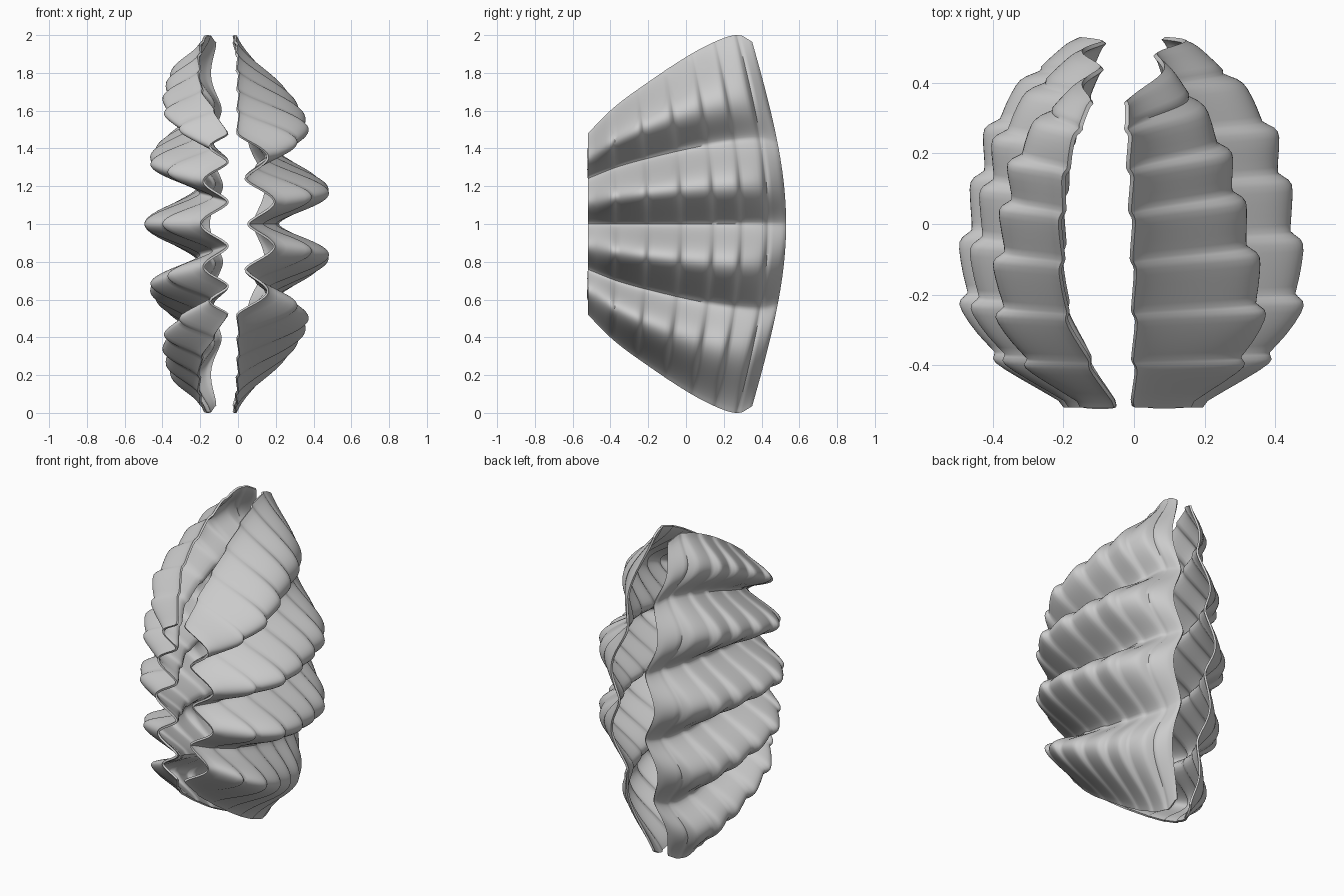
import bpy
from math import cos, pi

if "Cube" in bpy.data.objects:
    bpy.data.objects.remove(bpy.data.objects["Cube"])


def curve(keys, t):
    """Smooth (Catmull-Rom) interpolation through (t, value) keys."""
    n = len(keys)
    i = max(0, min(n - 2, sum(1 for k in keys if k[0] <= t) - 1))

    def slope(j):
        a, b = keys[max(j - 1, 0)], keys[min(j + 1, n - 1)]
        return (b[1] - a[1]) / (b[0] - a[0])
    (t0, p0), (t1, p1) = keys[i], keys[i + 1]
    h = t1 - t0
    s = (t - t0) / h
    return ((2*s**3 - 3*s**2 + 1) * p0 + (s**3 - 2*s**2 + s) * h * slope(i)
            + (3*s**2 - 2*s**3) * p1 + (s**3 - s**2) * h * slope(i + 1))


# profiles from the hinge (0) to the open margin (1)
HALF_WIDTH = [(0, .48), (.15, .61), (.3, .71), (.6, .885), (.8, .975), (.92, 1.0), (1, .965)]
RIDGE = [(0, .20), (.15, .41), (.3, .485), (.48, .475), (.64, .44), (.78, .395), (.91, .28), (1, .16)]
GROOVE = [(0, .06), (.15, .14), (.3, .20), (.5, .21), (.65, .20), (.8, .175), (.92, .13), (1, .09)]
BANDS = [0, .15, .31, .48, .64, .78, .91, 1]      # growth steps

# rows along the shell: (position, step height); each band stays proud, then rounds down
STEP = [(.12, -.4), (.3, -.15), (.5, .15), (.68, .42), (.8, .5), (.88, .3), (.95, -.2), (1, -.5)]
rows = [(0, 0)]
for a, b in zip(BANDS, BANDS[1:]):
    for f, s in STEP:
        rows.append((a + (b - a) * f, s if b < 1 else s * .4))


def ribs_right(u):
    return (1 - cos(4 * pi * u)) / 2


def ribs_left(u):
    u = abs(u)
    return (1 + cos(pi * (4.1 * u + .9 * u ** 4))) / 2


def valve(name, side, ribs, ridge_fade, groove_fade, edge_shift):
    cols = 144
    verts, faces = [], []
    for v, step in rows:
        fade = ridge_fade[0] + ridge_fade[1] * v
        for c in range(cols + 1):
            u = 2 * c / cols - 1
            w = max(0, ribs(u)) ** .72            # rounded ribs, tighter grooves
            low = curve(GROOVE, v) * (1 - groove_fade * u * u)
            high = curve(RIDGE, v) * (1 - fade * u * u)
            x = low + (high - low) * w + edge_shift * v ** 2 * u ** 4
            x += .030 * step * (.35 + .65 * w)
            y = -.52 + v * (1.05 - .18 * u * u)
            z = 1 + u * curve(HALF_WIDTH, v) * (1 - .15 * v * (1 - u * u))
            verts.append((side * x, y, z))
    n = cols + 1
    for r in range(len(rows) - 1):
        for c in range(cols):
            faces.append((r*n + c, r*n + c + 1, (r+1)*n + c + 1, (r+1)*n + c))
    mesh = bpy.data.meshes.new(name)
    mesh.from_pydata(verts, [], faces)
    ob = bpy.data.objects.new(name, mesh)
    bpy.context.collection.objects.link(ob)
    # outward normals, then a thin wall grown inwards
    if sum(p.normal.x for p in mesh.polygons) * side < 0:
        mesh.flip_normals()
    mod = ob.modifiers.new("wall", 'SOLIDIFY')
    mod.thickness = .012
    mod.offset = -1
    bpy.ops.object.select_all(action='DESELECT')
    ob.select_set(True)
    bpy.context.view_layer.objects.active = ob
    bpy.ops.object.modifier_apply(modifier=mod.name)
    bpy.ops.object.shade_smooth_by_angle(angle=1.0)
    return ob


# two interlocking valves: four ribs on the right, five on the left
valve("right_shell_valve", 1, ribs_right, (.34, .42), .97, -.02)
valve("left_shell_valve", -1, ribs_left, (.32, -.08), .05, .04)
